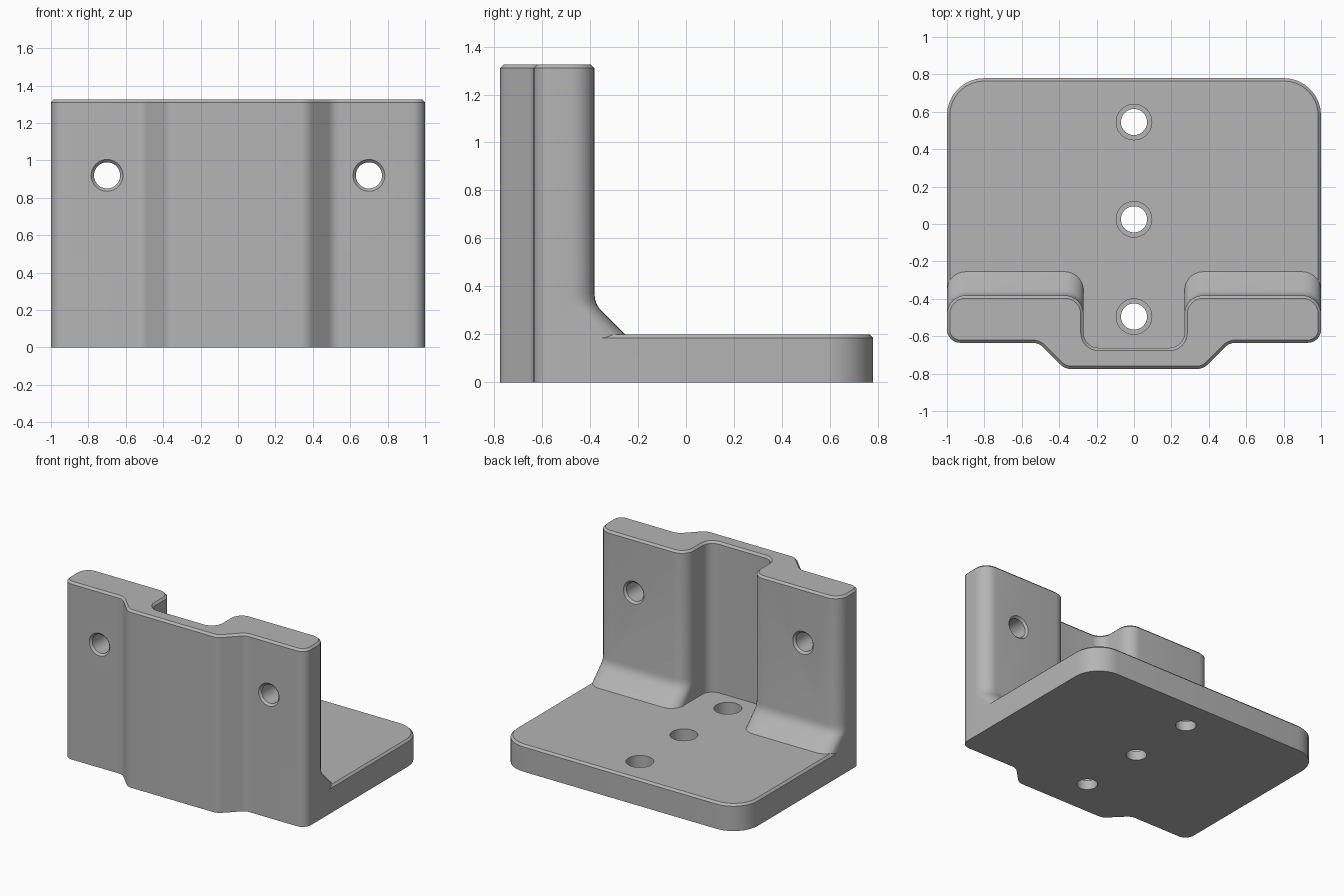
import bpy, bmesh, math
from mathutils import Vector, Matrix

if "Cube" in bpy.data.objects:
    bpy.data.objects.remove(bpy.data.objects["Cube"], do_unlink=True)

grey = bpy.data.materials.new("plain grey")
grey.use_nodes = True
colour = (0.46, 0.46, 0.46, 1)
grey.diffuse_color = colour
grey.node_tree.nodes["Principled BSDF"].inputs["Base Color"].default_value = colour

BEVEL = 0.015


def rounded(half, steps=8):
    """Mirror a half outline of (x, y, radius) corners and round each corner."""
    corners = half + [(-x, y, r) for x, y, r in reversed(half)]
    out = []
    for i, (x, y, r) in enumerate(corners):
        p = Vector((x, y))
        a = (Vector(corners[i - 1][:2]) - p).normalized()
        b = (Vector(corners[(i + 1) % len(corners)][:2]) - p).normalized()
        if r == 0:
            out.append(p)
            continue
        half_angle = a.angle(b) / 2
        centre = p + (a + b).normalized() * (r / math.sin(half_angle))
        start = p + a * (r / math.tan(half_angle)) - centre
        end = p + b * (r / math.tan(half_angle)) - centre
        turn = math.pi - 2 * half_angle
        for k in range(steps + 1):
            t = k / steps
            out.append(centre + (start * math.sin((1 - t) * turn)
                                 + end * math.sin(t * turn)) / math.sin(turn))
    return out


def inset(loop, d):
    """Move a counter-clockwise outline inward by d."""
    out = []
    for i, p in enumerate(loop):
        e1 = (p - loop[i - 1]).normalized()
        e2 = (loop[(i + 1) % len(loop)] - p).normalized()
        n1, n2 = Vector((-e1.y, e1.x)), Vector((-e2.y, e2.x))
        out.append(p + (n1 + n2) * (d / (1 + n1.dot(n2))))
    return out


def loft(name, layers):
    """Skin a closed solid through (outline, height) layers."""
    bm = bmesh.new()
    rings = [[bm.verts.new((p.x, p.y, z)) for p in loop] for loop, z in layers]
    for low, high in zip(rings, rings[1:]):
        n = len(low)
        for i in range(n):
            j = (i + 1) % n
            bm.faces.new((low[i], low[j], high[j], high[i]))
    bm.faces.new(rings[0][::-1])
    bm.faces.new(rings[-1])
    bmesh.ops.recalc_face_normals(bm, faces=bm.faces)
    mesh = bpy.data.meshes.new(name)
    bm.to_mesh(mesh)
    bm.free()
    mesh.materials.append(grey)
    obj = bpy.data.objects.new(name, mesh)
    bpy.context.collection.objects.link(obj)
    return obj


def circle(r, n=40):
    return [Vector((r * math.cos(math.tau * k / n), r * math.sin(math.tau * k / n)))
            for k in range(n)]


def combine(target, other, operation):
    mod = target.modifiers.new("combine", "BOOLEAN")
    mod.operation = operation
    mod.solver = "EXACT"
    mod.object = other
    bpy.context.view_layer.objects.active = target
    bpy.ops.object.modifier_apply(modifier=mod.name)
    bpy.data.objects.remove(other, do_unlink=True)


def wall_outline(rear):
    return rounded([(0.37, -0.775, 0.08), (0.51, -0.635, 0.08), (1, -0.635, 0.07),
                    (1, rear, 0.1), (0.27, rear, 0.1), (0.27, -0.662, 0.08)])


# Base plate, with a tongue reaching under the recess of the wall
plate = rounded([(0.35, -0.72, 0), (0.35, -0.52, 0), (1, -0.52, 0), (1, 0.78, 0.2)])
bracket = loft("mounting_bracket", [(plate, 0), (plate, 0.2 - BEVEL),
                                    (inset(plate, BEVEL), 0.2)])

# Upright wall with two thick pillars and a sloped, blended foot
foot = [(-0.255, 0), (-0.255, 0.2), (-0.35, 0.295), (-0.362, 0.309),
        (-0.372, 0.325), (-0.379, 0.345), (-0.382, 0.37)]
top = wall_outline(foot[-1][0])
wall = loft("upright_wall", [(wall_outline(y), z) for y, z in foot]
            + [(top, 1.325 - BEVEL), (inset(top, BEVEL), 1.325)])
combine(bracket, wall, "UNION")

# Counterbored holes through the base
for y in (0.545, 0.025, -0.495):
    drill = loft("base_drill", [(circle(r), z) for r, z in
                                ((0.07, -0.1), (0.07, 0.07), (0.095, 0.07), (0.095, 0.4))])
    drill.data.transform(Matrix.Translation((0, y, 0)))
    combine(bracket, drill, "DIFFERENCE")

# Holes through the pillars, with chamfered rims at both ends
for x in (-0.7, 0.7):
    drill = loft("wall_drill", [(circle(r), d) for r, d in
                                ((0.11, -0.66), (0.07, -0.62), (0.07, -0.397), (0.11, -0.357))])
    drill.data.transform(Matrix.Translation((x, 0, 0.92)) @ Matrix.Rotation(-math.pi / 2, 4, "X"))
    combine(bracket, drill, "DIFFERENCE")

# Smooth rounded corners, crisp edges
bpy.ops.object.select_all(action="DESELECT")
bracket.select_set(True)
bpy.context.view_layer.objects.active = bracket
bpy.ops.object.shade_smooth_by_angle(angle=math.radians(25))
